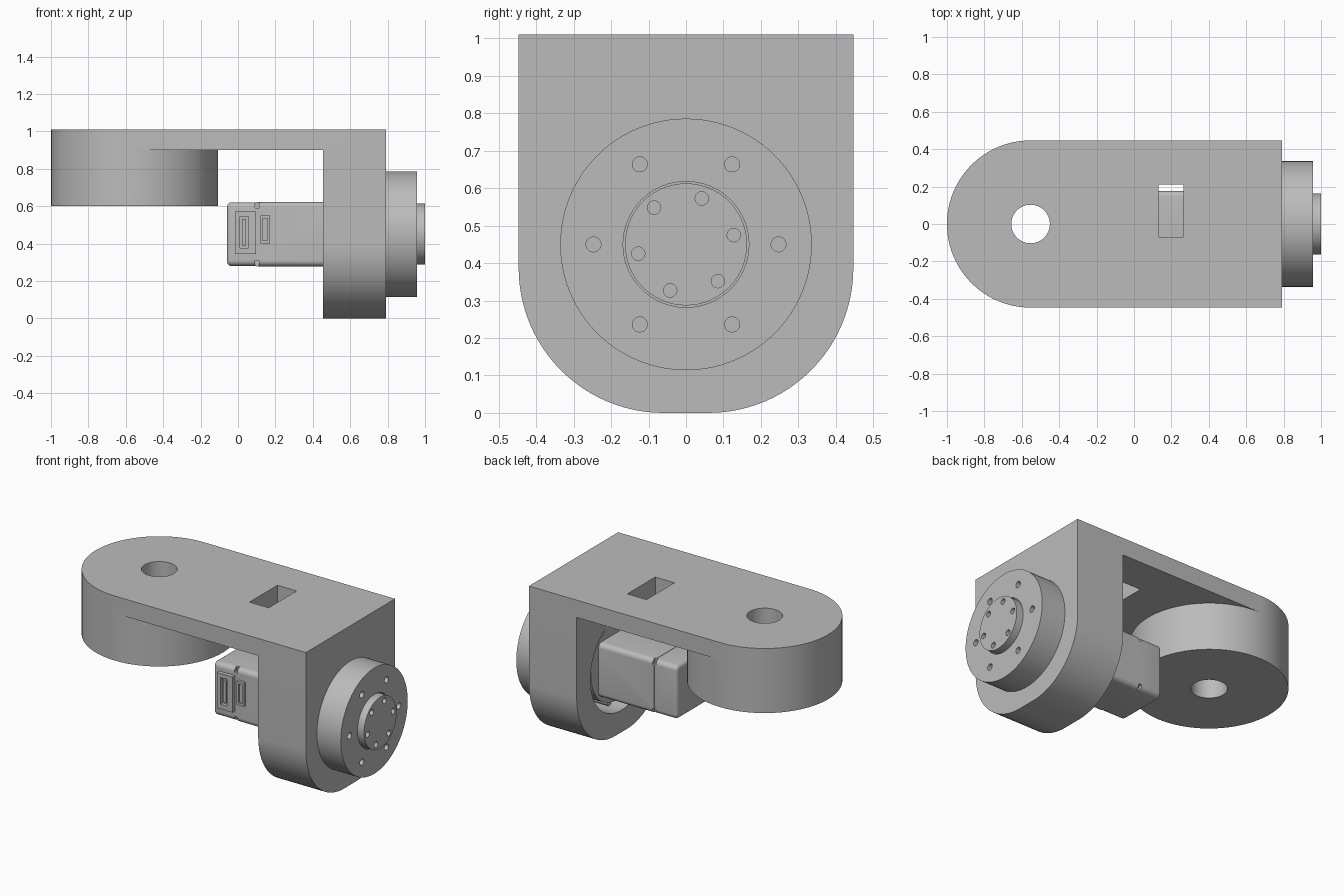
import bpy, bmesh
from math import cos, sin, pi, radians

cube = bpy.data.objects.get("Cube")
if cube:
    bpy.data.objects.remove(cube, do_unlink=True)

grey = bpy.data.materials.new("machined grey")
grey.use_nodes = True
grey.diffuse_color = (0.5, 0.5, 0.5, 1)
grey.node_tree.nodes["Principled BSDF"].inputs["Base Color"].default_value = (0.5, 0.5, 0.5, 1)

AXIS = {"x": lambda u, v, t: (t, u, v),
        "y": lambda u, v, t: (u, t, v),
        "z": lambda u, v, t: (u, v, t)}


def arc(cu, cv, r, start, end, n):
    """Points on an arc, angles in degrees."""
    return [(cu + r * cos(radians(start + (end - start) * i / n)),
             cv + r * sin(radians(start + (end - start) * i / n))) for i in range(n + 1)]


def circle(cu, cv, r, n=64):
    return arc(cu, cv, r, 0, 360, n)[:-1]


def rect(u0, u1, v0, v1):
    return [(u0, v0), (u1, v0), (u1, v1), (u0, v1)]


def rounded(cu, cv, half, r):
    d = half - r
    corners = [(d, d, 0), (-d, d, 90), (-d, -d, 180), (d, -d, 270)]
    return [p for u, v, a in corners for p in arc(cu + u, cv + v, r, a, a + 90, 6)]


def prism(name, profile, axis, lo, hi):
    """Extrude a closed profile along an axis."""
    bm = bmesh.new()
    ends = [[bm.verts.new(AXIS[axis](u, v, t)) for u, v in profile] for t in (lo, hi)]
    for ring in ends:
        bm.faces.new(ring)
    for i in range(len(profile)):
        j = (i + 1) % len(profile)
        bm.faces.new((ends[0][i], ends[0][j], ends[1][j], ends[1][i]))
    bmesh.ops.recalc_face_normals(bm, faces=bm.faces)
    mesh = bpy.data.meshes.new(name)
    bm.to_mesh(mesh)
    bm.free()
    mesh.materials.append(grey)
    obj = bpy.data.objects.new(name, mesh)
    bpy.context.collection.objects.link(obj)
    return obj


def select(obj):
    bpy.ops.object.select_all(action="DESELECT")
    obj.select_set(True)
    bpy.context.view_layer.objects.active = obj


def combine(obj, tools, operation="DIFFERENCE"):
    """Apply a boolean for each tool, then remove the tool."""
    select(obj)
    for tool in tools:
        mod = obj.modifiers.new("boolean", "BOOLEAN")
        mod.operation, mod.solver, mod.object = operation, "EXACT", tool
        bpy.ops.object.modifier_apply(modifier=mod.name)
        bpy.data.objects.remove(tool, do_unlink=True)


def finish(obj):
    select(obj)
    bpy.ops.object.shade_smooth_by_angle(angle=radians(30))


def bolt_circle(radius, hole, offset, lo, hi):
    return [prism("hole_cutter", circle(radius * cos(offset + k * pi / 3),
                                        AXLE + radius * sin(offset + k * pi / 3), hole, 20),
                  "x", lo, hi) for k in range(6)]


AXLE = 0.45      # height of the drive axis
BOSS = -0.553    # x of the vertical boss axis
R = 0.447

# Bracket: top plate, vertical boss and rounded upright in one piece
bracket = prism("bracket", [(0.79, -R), (0.79, R)] + arc(BOSS, 0, R, 90, 270, 48), "z", 0.9, 1.01)
upright = prism("upright", [(R, 0.9), (-R, 0.9)] + arc(-0.06, 0.387, 0.387, 180, 270, 24)
                + arc(0.06, 0.387, 0.387, 270, 360, 24), "x", 0.455, 0.79)
boss = prism("boss", circle(BOSS, 0, R, 96), "z", 0.6, 0.9)
combine(bracket, [upright, boss], "UNION")
combine(bracket, [
    prism("boss_bore", circle(BOSS, 0, 0.103), "z", 0.5, 1.1),
    prism("cable_window", rect(0.13, 0.265, -0.07, 0.21), "z", 0.85, 1.1),
    prism("drive_bore", circle(0, AXLE, 0.31), "x", 0.4, 0.65)])
finish(bracket)

# Output flange with its bolt holes and shallow centre recess
flange = prism("output_flange", circle(0, AXLE, 0.336, 96), "x", 0.78, 0.957)
combine(flange, bolt_circle(0.247, 0.02, 0, 0.88, 1.0)
        + [prism("recess", circle(0, AXLE, 0.168), "x", 0.94, 1.0)])
finish(flange)

# Raised output hub with smaller bolt holes
hub = prism("output_hub", circle(0, AXLE, 0.163), "x", 0.93, 1.0)
combine(hub, bolt_circle(0.13, 0.018, radians(11), 0.95, 1.1))
finish(hub)

# Gearbox body inside the drive bore, with its mounting screws
finish(prism("gearbox_body", circle(0, AXLE, 0.255), "x", 0.49, 0.66))
for k in range(6):
    a = k * pi / 3 + pi / 6
    finish(prism("gearbox_screw", circle(0.282 * cos(a), AXLE + 0.282 * sin(a), 0.022, 16),
                 "x", 0.54, 0.66))

# Motor body and end cap
motor = prism("motor_body", rounded(0.005, AXLE, 0.172, 0.03), "x", 0.1, 0.5)
cap = prism("motor_end_cap", rounded(0.005, AXLE, 0.17, 0.03), "x", -0.058, 0.1)
bm = bmesh.new()
bm.from_mesh(cap.data)
rim = [e for e in bm.edges if all(v.co.x < -0.05 for v in e.verts)]
bmesh.ops.bevel(bm, geom=rim, offset=0.022, segments=4, profile=0.5, affect="EDGES")
bm.to_mesh(cap.data)
bm.free()

# Screw notches on the corners at the cap seam
for part in (motor, cap):
    combine(part, [prism("notch", rect(0.09, 0.112, y - 0.02, y + 0.02), "z", z - 0.025, z + 0.025)
                   for y in (-0.16, 0.17) for z in (0.285, 0.615)])
    finish(part)

# Connector sockets on the front of the motor
socket = prism("main_connector", rect(-0.015, 0.095, 0.345, 0.57), "y", -0.19, -0.15)
combine(socket, [prism("socket_cut", rect(0.01, 0.055, 0.375, 0.545), "y", -0.3, -0.168)])
pins = prism("connector_pins", rect(0.022, 0.043, 0.39, 0.53), "y", -0.183, -0.16)
side = prism("side_connector", rect(0.12, 0.17, 0.4, 0.55), "y", -0.185, -0.15)
combine(side, [prism("slot_cut", rect(0.132, 0.158, 0.415, 0.535), "y", -0.3, -0.172)])
